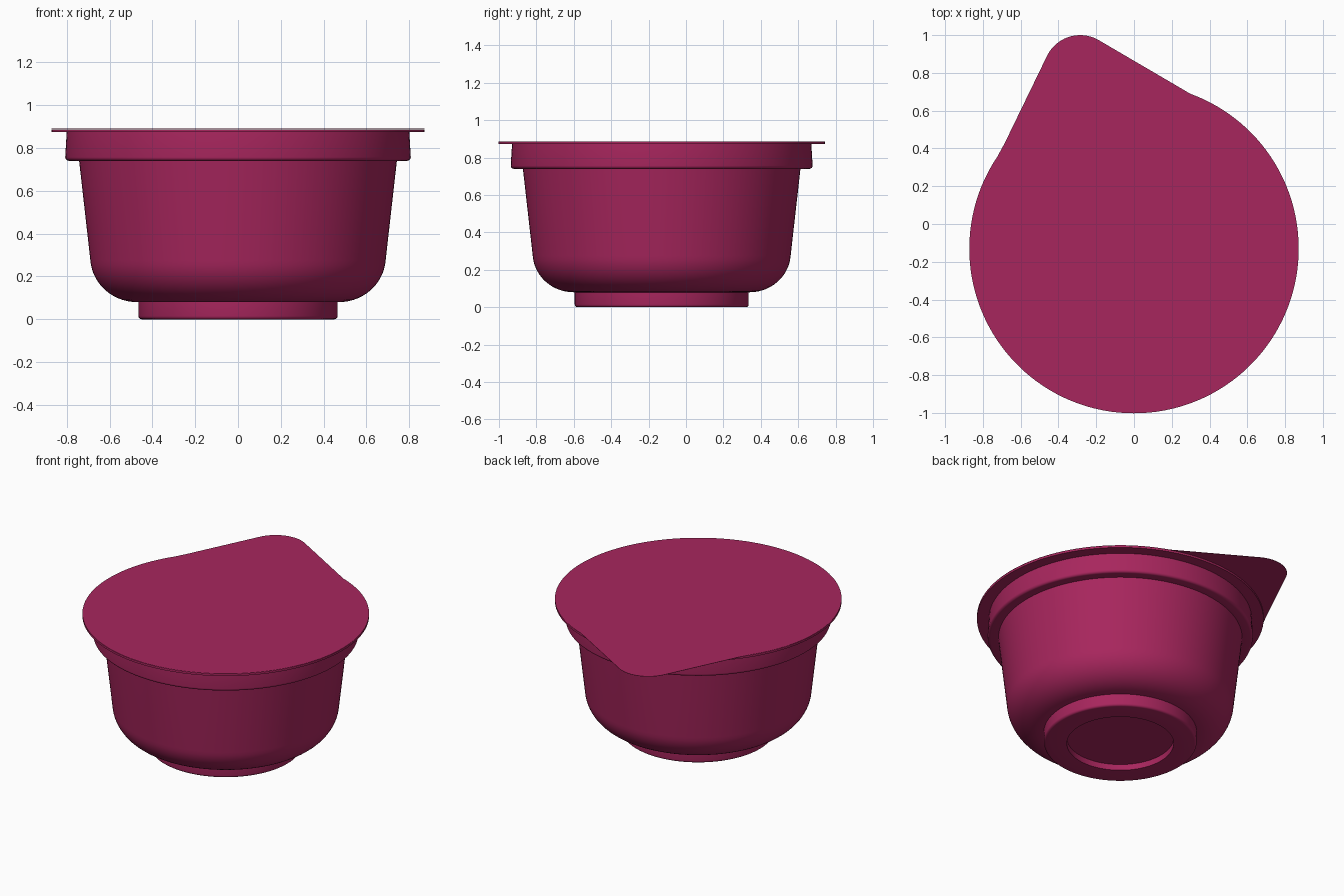
import bpy, bmesh, math
from mathutils import Vector

cube = bpy.data.objects.get("Cube")
if cube:
    bpy.data.objects.remove(cube, do_unlink=True)

CENTRE_Y = -0.13
LID_R = 0.872
SEGMENTS = 128

plastic = bpy.data.materials.new("raspberry")
plastic.use_nodes = True
colour = (0.39, 0.019, 0.11, 1)
plastic.diffuse_color = colour
plastic.node_tree.nodes["Principled BSDF"].inputs["Base Color"].default_value = colour


def arc(cx, cy, rx, ry, start, end, steps):
    """Points along an elliptical arc, angles in degrees."""
    angles = [math.radians(start + (end - start) * i / steps) for i in range(steps + 1)]
    return [(cx + rx * math.cos(a), cy + ry * math.sin(a)) for a in angles]


def finish(bm, name):
    bmesh.ops.remove_doubles(bm, verts=bm.verts, dist=0.0001)
    bmesh.ops.recalc_face_normals(bm, faces=bm.faces)
    mesh = bpy.data.meshes.new(name)
    bm.to_mesh(mesh)
    bm.free()
    mesh.materials.append(plastic)
    obj = bpy.data.objects.new(name, mesh)
    bpy.context.collection.objects.link(obj)
    obj.location.y = CENTRE_Y
    bpy.ops.object.select_all(action="DESELECT")
    obj.select_set(True)
    bpy.context.view_layer.objects.active = obj
    bpy.ops.object.shade_smooth_by_angle(angle=math.radians(35))
    return obj


# Cup: recessed foot, rounded bowl, stepped collar and rim flange, hollow inside
profile = [(0, 0.04), (0.325, 0.04), (0.325, 0)]
profile += arc(0.45, 0.015, 0.015, 0.015, -90, 0, 4)
profile += [(0.465, 0.08)]
profile += arc(0.47, 0.29, 0.22, 0.21, -90, -4, 14)
profile += [(0.742, 0.74)]
profile += arc(0.79, 0.757, 0.017, 0.017, -90, 0, 5)
profile += [(0.80, 0.874), (LID_R, 0.874), (LID_R, 0.887), (0.77, 0.887)]
profile += [(0.775, 0.77), (0.715, 0.77)]
profile += arc(0.47, 0.3, 0.19, 0.19, 0, -90, 10)
profile += [(0, 0.11)]

bm = bmesh.new()
verts = [bm.verts.new((r, 0, z)) for r, z in profile]
edges = [bm.edges.new(pair) for pair in zip(verts, verts[1:])]
bmesh.ops.spin(bm, geom=verts + edges, cent=(0, 0, 0), axis=(0, 0, 1),
               angle=math.tau, steps=SEGMENTS, use_merge=True)
finish(bm, "cup")

# Foil lid: disc with a rounded pull tab at the back right
tab = arc(-0.285, 0.805 - CENTRE_Y, 0.195, 0.195, 58.7, 154.4, 20)
outline = arc(0, 0, LID_R, LID_R, 146, 430, 110)
outline += [(0.26, 0.842)] + tab + [(-0.685, 0.557)]

bm = bmesh.new()
lid_face = bm.faces.new([bm.verts.new((x, y, 0.888)) for x, y in outline])
sheet = bmesh.ops.extrude_face_region(bm, geom=[lid_face])
bmesh.ops.translate(bm, vec=Vector((0, 0, 0.002)),
                    verts=[v for v in sheet["geom"] if isinstance(v, bmesh.types.BMVert)])
finish(bm, "foil_lid")
